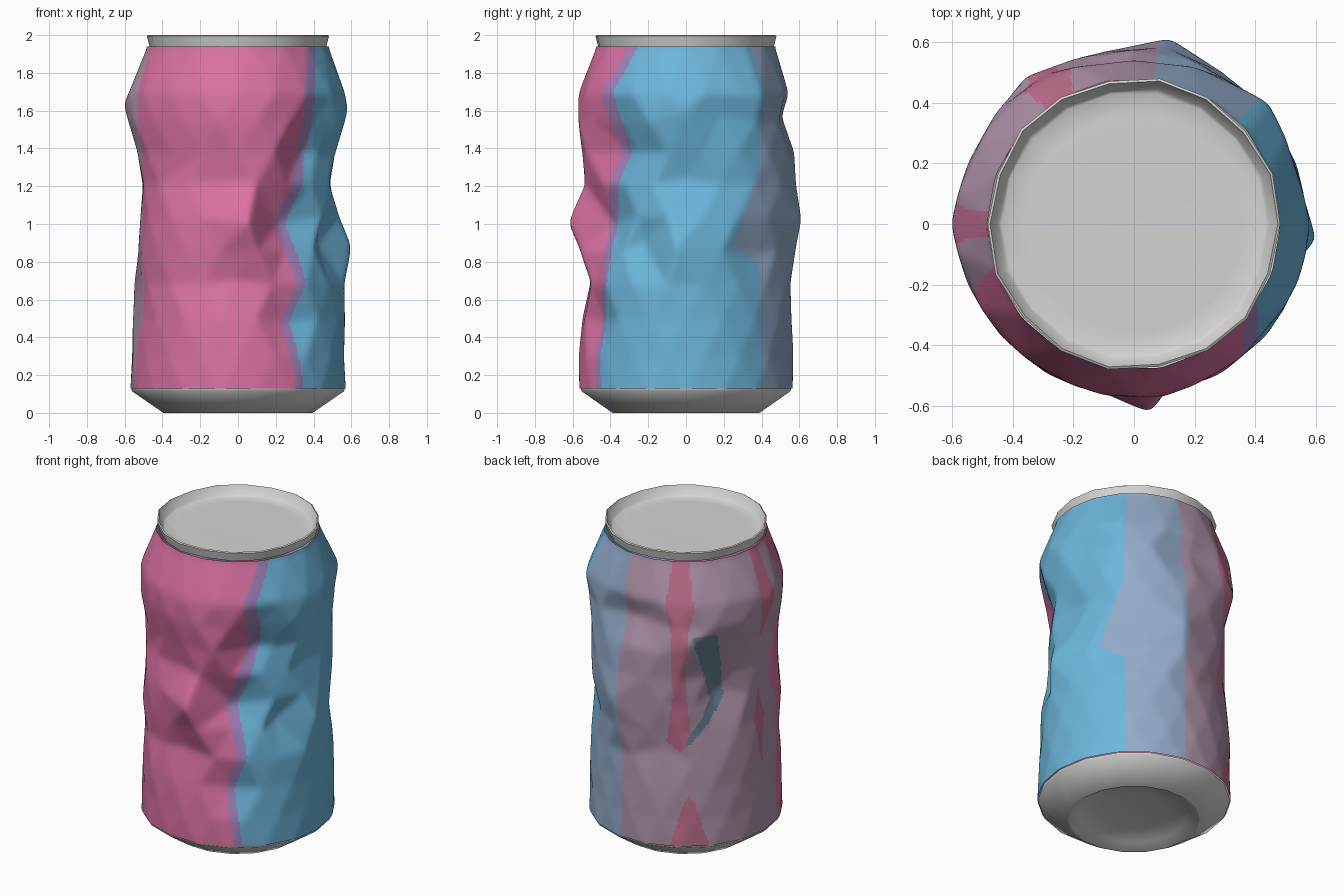
import bpy, bmesh, math
from mathutils import Vector
from mathutils.bvhtree import BVHTree
from mathutils.geometry import delaunay_2d_cdt

if "Cube" in bpy.data.objects:
    bpy.data.objects.remove(bpy.data.objects["Cube"])

COLS, ROWS = 288, 106


def material(name, rgb):
    m = bpy.data.materials.new(name)
    m.diffuse_color = (*[((c / 255 + 0.055) / 1.055) ** 2.4 for c in rgb], 1)
    m.use_nodes = True
    m.node_tree.nodes["Principled BSDF"].inputs["Base Color"].default_value = m.diffuse_color
    return m


MATS = [material("bare metal", (212, 213, 211)), material("pink", (219, 114, 162)),
        material("purple", (164, 130, 190)), material("blue", (108, 182, 219)),
        material("slate blue", (146, 170, 200)), material("mauve", (178, 150, 172)),
        material("dusty rose", (198, 114, 148)), material("dull teal", (104, 132, 150))]
METAL, PINK, PURPLE, BLUE, SLATE, MAUVE, ROSE, TEAL = range(8)


def lerp(points, x):
    """Piecewise linear lookup in a list of (x, value)."""
    for (a, u), (b, v) in zip(points, points[1:]):
        if x <= b:
            return u + (v - u) * max(0, (x - a) / (b - a))
    return points[-1][1]


def turn(d):
    """Signed angle in -180..180."""
    return (d + 180) % 360 - 180


def polar(r, deg, z):
    a = math.radians(deg)
    return Vector((r * math.cos(a), r * math.sin(a), z))


# Undented outline of the can wall: height, radius
WALL = [(0.12, 0.568), (0.6, 0.562), (1.0, 0.56), (1.55, 0.575), (1.68, 0.57), (1.94, 0.468)]

# Dents and bulges: angle, height, half width in degrees, half height, depth
DENTS = [
    (180, 1.63, 35, 0.22, 0.03), (180, 1.20, 42, 0.38, -0.065),
    (0, 1.24, 38, 0.30, -0.095), (-5, 0.88, 26, 0.22, 0.04), (0, 1.6, 22, 0.15, 0.02),
    (-92, 1.22, 36, 0.22, -0.05), (-85, 1.01, 20, 0.22, 0.07),
    (-92, 0.70, 42, 0.22, -0.06), (-60, 1.0, 20, 0.25, -0.13),
    (-42, 1.38, 24, 0.28, -0.13), (-28, 0.90, 18, 0.22, -0.10),
    (-60, 0.48, 22, 0.20, -0.07), (-120, 1.32, 32, 0.28, -0.04),
    (-163, 0.62, 25, 0.35, -0.03), (20, 1.58, 28, 0.12, -0.04),
    (45, 0.84, 30, 0.20, -0.05), (90, 1.57, 36, 0.17, -0.07),
    (79, 1.02, 30, 0.28, 0.06), (147, 1.10, 20, 0.36, -0.08),
    (127, 1.45, 20, 0.20, 0.03), (110, 0.75, 32, 0.25, -0.03),
    (180, 0.85, 20, 0.25, -0.02), (42, 1.68, 25, 0.2, 0.025)]


def dented_radius(deg, z):
    r = lerp(WALL, z)
    fade = min(1, max(0, (z - 0.12) / 0.12), max(0, (1.94 - z) / 0.12))
    for a, h, wa, wz, depth in DENTS:
        d = math.hypot(turn(deg - a) / wa / 1.15, (z - h) / wz / 1.1)
        r += fade * depth * max(0, 1 - d)
    return r * 1.006


def coarse_wall():
    """Large flat facets: triangulate a loose lattice plus the dent centres."""
    flat = 0.0098
    pts = [(a + w, h) for a, h, *_ in DENTS for w in (-360, 0, 360) if -260 < a + w < 260]
    centres = list(pts)
    rows = [0.1, 0.3, 0.5, 0.68, 0.86, 1.04, 1.21, 1.38, 1.54, 1.69, 1.96]
    for k, z in enumerate(rows):
        for i in range(-13, 14):
            d = i * 20 + 10 * (k % 2)
            if all(math.hypot((d - a) * flat, z - h) > 0.11 for a, h in centres):
                pts.append((d, z))
    vs, _, fs, *_ = delaunay_2d_cdt([Vector((d * flat, z)) for d, z in pts], [], [], 0, 1e-5)
    co = [polar(dented_radius(v.x / flat, v.y), v.x / flat, v.y) for v in vs]
    keep = [f for f in fs if abs(sum(vs[i].x for i in f)) / 3 / flat < 205]
    return BVHTree.FromPolygons(co, keep)


def wall_grid():
    """Sample the facets on a fine grid and soften the folds a little."""
    tree = coarse_wall()
    grid = []
    for k in range(ROWS + 1):
        z = 0.13 + 1.81 * k / ROWS
        row = []
        for i in range(COLS):
            d = 360 * (i + 0.01) / COLS
            hit = tree.ray_cast(Vector((0, 0, z)), polar(1, d, 0))
            row.append(hit[3] if hit[0] else dented_radius(d, z))
        grid.append(row)
    for _ in range(4):
        grid = [[(2 * grid[k][i] + grid[k][i - 1] + grid[k][(i + 1) % COLS]
                  + grid[max(k - 1, 0)][i] + grid[min(k + 1, ROWS)][i]) / 6
                 for i in range(COLS)] for k in range(ROWS + 1)]
    return grid


# Edge between the pink and blue halves, and between blue and slate: height, angle
SEAM = [(0.13, -57), (0.48, -63), (0.7, -55), (1.0, -64), (1.4, -47), (1.7, -52), (1.94, -40)]
BLUE_END = [(0.13, 45), (0.8, 45), (0.88, 27), (1.3, 44), (1.94, 45)]


def wall_colour(deg, z):
    d = turn(deg)
    seam = lerp(SEAM, z)
    if seam <= d < seam + lerp([(0.13, 5), (0.7, 6), (1.0, 9), (1.94, 8)], z):
        return PURPLE
    if seam < d < lerp(BLUE_END, z):
        return BLUE
    if seam < d < 82:
        return SLATE
    if -160 - 4 * math.sin(z * 7) < d < seam:
        return PINK
    d %= 360
    # Odd patches on the back
    if 0.78 < z < 1.5:
        mid = lerp([(0.78, 126), (1.05, 147), (1.5, 136)], z)
        if abs(d - mid) < lerp([(0.78, 2), (1.1, 6), (1.5, 8)], z):
            return TEAL
    half = lerp([(0.13, 12), (0.42, 3), (0.46, 0), (0.72, 0), (0.8, 8), (1.1, 4),
                 (1.5, 5), (1.65, 9), (1.94, 6)], z)
    if abs(d - (121 if z > 0.6 else 127)) < half:
        return ROSE
    if abs(d - 180) < lerp([(0.55, 0), (0.85, 6), (1.05, 0), (1.35, 0), (1.6, 6), (1.94, 5)], z):
        return ROSE
    return MAUVE


def lathe(name, rings, colour, sharp=40):
    """Skin a stack of rings, each a list of (radius, height) around the axis."""
    bm = bmesh.new()
    loops = [[bm.verts.new(polar(r, 360 * i / len(ring), z)) for i, (r, z) in enumerate(ring)]
             for ring in rings]
    for lo, hi in zip(loops, loops[1:]):
        for i in range(len(lo)):
            j = (i + 1) % len(lo)
            f = bm.faces.new((lo[i], lo[j], hi[j], hi[i]))
            c = f.calc_center_median()
            f.material_index = colour(math.degrees(math.atan2(c.y, c.x)), c.z)
    # Close the centre of the base or lid
    for loop, flip in ((loops[0], True), (loops[-1], False)):
        if loop[0].co.xy.length < 0.25:
            bm.faces.new(loop[::-1] if flip else loop)
    me = bpy.data.meshes.new(name)
    bm.to_mesh(me)
    bm.free()
    for m in MATS:
        me.materials.append(m)
    ob = bpy.data.objects.new(name, me)
    bpy.context.collection.objects.link(ob)
    bpy.context.view_layer.objects.active = ob
    ob.select_set(True)
    bpy.ops.object.shade_smooth_by_angle(angle=math.radians(sharp))
    ob.select_set(False)


def metal(deg, z):
    return METAL


# Crumpled printed wall
lathe("can_wall", [[(r, 0.13 + 1.81 * k / ROWS) for r in row]
                   for k, row in enumerate(wall_grid())], wall_colour, 60)

# Domed base, from the centre out to the wall
BASE = [(0.2, 0.06), (0.33, 0.035), (0.385, 0.0), (0.395, 0.0), (0.562, 0.115), (0.565, 0.13)]
lathe("base", [[(r, z)] * 18 for r, z in BASE], metal, 60)

# Slightly bent rim and sunken lid, from the wall in to the centre
LID = [(0.468, 1.94), (0.482, 1.995), (0.474, 2.0), (0.447, 1.945), (0.435, 1.938),
       (0.36, 1.942), (0.2, 1.938)]
lathe("rim_and_lid", [[(r + (0.005 * math.sin(i * 2.1) if r > 0.44 else 0), z)
                       for i in range(18)] for r, z in LID], metal)
